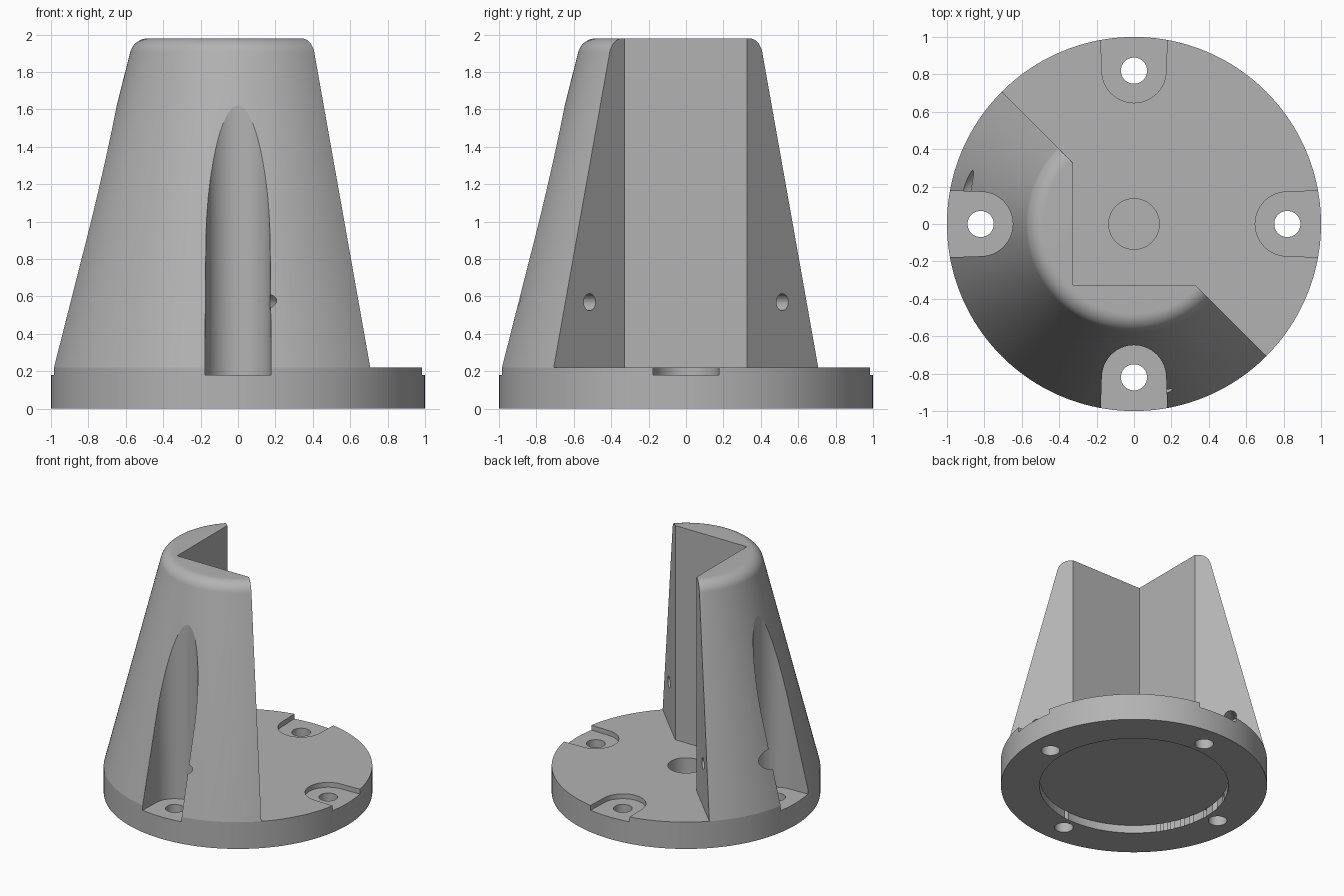
import bpy, bmesh
from math import sin, cos, pi, radians, sqrt
from mathutils import Vector, Matrix

if "Cube" in bpy.data.objects:
    bpy.data.objects.remove(bpy.data.objects["Cube"], do_unlink=True)

SEG = 160
BASE_TOP, SLOT_FLOOR, TOP = 0.22, 0.18, 1.98

grey = bpy.data.materials.new("light grey")
grey.use_nodes = True
colour = (0.45, 0.45, 0.45, 1)
grey.diffuse_color = colour
grey.node_tree.nodes["Principled BSDF"].inputs["Base Color"].default_value = colour


def add_object(name, bm):
    bmesh.ops.recalc_face_normals(bm, faces=bm.faces)
    mesh = bpy.data.meshes.new(name)
    bm.to_mesh(mesh)
    bm.free()
    mesh.materials.append(grey)
    obj = bpy.data.objects.new(name, mesh)
    bpy.context.collection.objects.link(obj)
    return obj


def lathe(name, profile):
    """Revolve an (r, z) profile that starts and ends on the axis."""
    bm = bmesh.new()
    verts = [bm.verts.new((r, 0, z)) for r, z in profile]
    edges = [bm.edges.new(pair) for pair in zip(verts, verts[1:])]
    bmesh.ops.spin(bm, geom=verts + edges, cent=(0, 0, 0), axis=(0, 0, 1),
                   angle=2 * pi, steps=SEG, use_duplicate=False)
    bmesh.ops.remove_doubles(bm, verts=bm.verts, dist=1e-5)
    return add_object(name, bm)


def prism(name, outline, z0, z1):
    """Extrude an (x, y) outline between two heights."""
    bm = bmesh.new()
    face = bm.faces.new([bm.verts.new((x, y, z0)) for x, y in outline])
    new = bmesh.ops.extrude_face_region(bm, geom=[face])["geom"]
    bmesh.ops.translate(bm, vec=(0, 0, z1 - z0),
                        verts=[g for g in new if isinstance(g, bmesh.types.BMVert)])
    return add_object(name, bm)


def rod(name, start, end, radius, segments=48):
    """Cylinder between two points."""
    start, end = Vector(start), Vector(end)
    axis = end - start
    bm = bmesh.new()
    place = Matrix.Translation((start + end) / 2) @ axis.to_track_quat('Z', 'Y').to_matrix().to_4x4()
    bmesh.ops.create_cone(bm, cap_ends=True, segments=segments, radius1=radius,
                          radius2=radius, depth=axis.length, matrix=place)
    return add_object(name, bm)


# Round flange and tapered post with a rounded top edge
fillet = [(0.48 + 0.1 * cos(radians(a)), 1.88 + 0.1 * sin(radians(a)))
          for a in [14 + 76 * i / 12 for i in range(13)]]
body = lathe("tapered_post_with_flange",
             [(0, 0), (1, 0), (1, BASE_TOP)] + fillet + [(0, TOP)])

# Open half of the post with its square corner notch
cutters = [prism("corner_notch", [(-0.325, 0.325), (-0.325, -0.325), (0.325, -0.325),
                                  (2, -2), (2, 2), (-2, 2)], BASE_TOP, 2.5)]

# Four round-ended bolt channels and bolt holes
arc = [(0.82 + 0.172 * cos(a), 0.172 * sin(a))
       for a in [pi / 2 + pi * i / 32 for i in range(33)]]
slot = arc + [(1.2, -0.185), (1.2, 0.185)]
for k in range(4):
    c, s = cos(k * pi / 2), sin(k * pi / 2)
    outline = [(c * x - s * y, s * x + c * y) for x, y in slot]
    cutters.append(prism("bolt_channel", outline, SLOT_FLOOR, 2.3))
    cutters.append(rod("bolt_hole", (0.82 * c, 0.82 * s, -0.2),
                       (0.82 * c, 0.82 * s, 0.5), 0.07))

# Centre pocket and shallow recess under the flange
cutters.append(rod("centre_pocket", (0, 0, 0.09), (0, 0, 0.5), 0.135, 64))
cutters.append(rod("underside_recess", (0, 0, -0.2), (0, 0, 0.065), 0.71, SEG))

# Counterbored clamp screw holes, square to the open face
for side in (1, -1):
    def along(t):
        return (0.515 * side - t, -0.515 * side - t, 0.57)
    cutters.append(rod("screw_hole", along(-0.1), along(0.4), 0.045, 32))
    cutters.append(rod("screw_counterbore", along(0.255), along(0.8), 0.085))

# Cut everything, then discard the cutters
for cutter in cutters:
    mod = body.modifiers.new(cutter.name, 'BOOLEAN')
    mod.operation = 'DIFFERENCE'
    mod.solver = 'EXACT'
    mod.object = cutter
    cutter.hide_render = True
graph = bpy.context.evaluated_depsgraph_get()
result = bpy.data.meshes.new_from_object(body.evaluated_get(graph))
body.modifiers.clear()
body.data = result
result.materials.clear()
result.materials.append(grey)
for cutter in cutters:
    bpy.data.objects.remove(cutter, do_unlink=True)

# Smooth curved walls, crisp edges
bpy.ops.object.select_all(action='DESELECT')
body.select_set(True)
bpy.context.view_layer.objects.active = body
bpy.ops.object.shade_smooth_by_angle(angle=radians(11))
